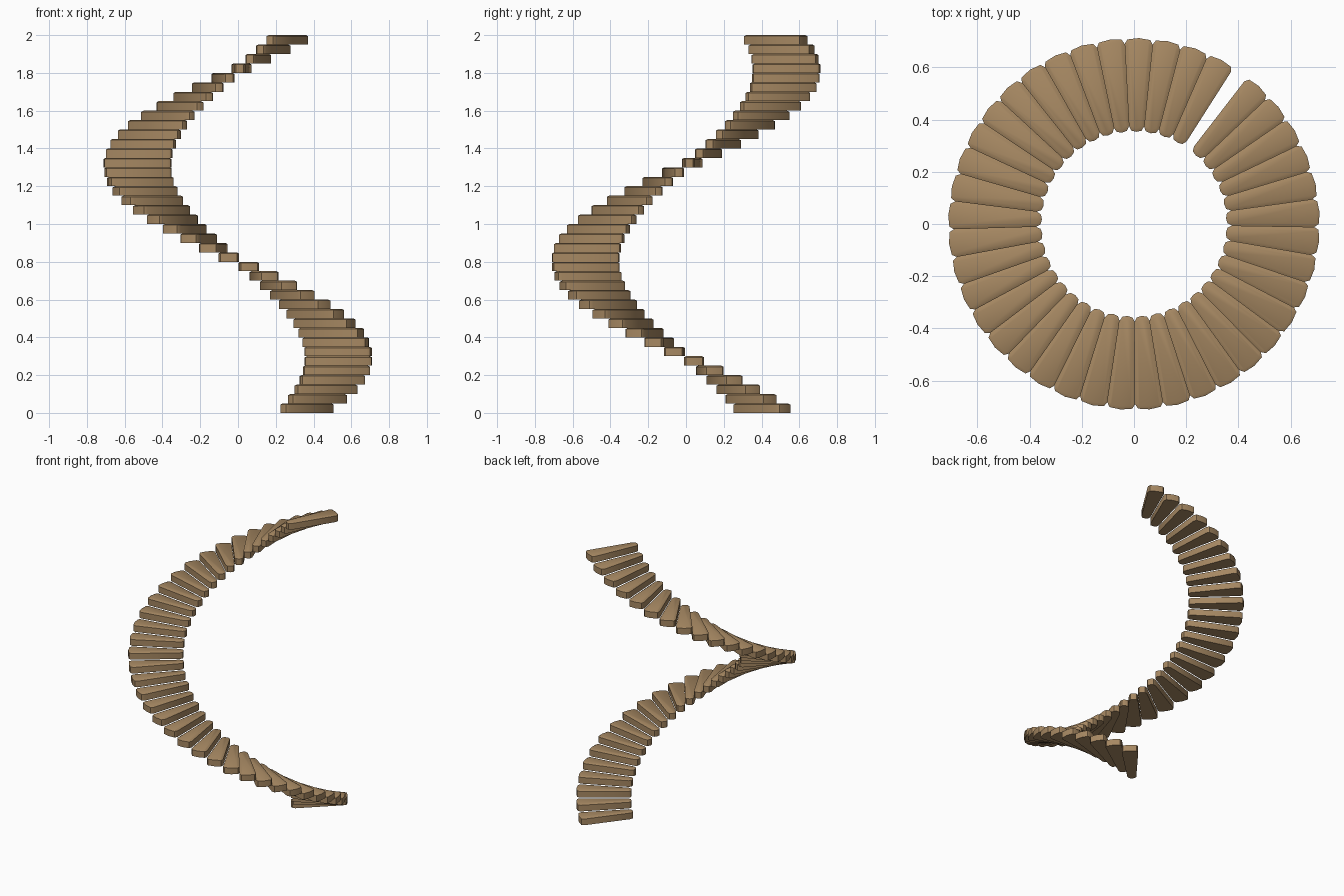
import bpy, bmesh, math

default = bpy.data.objects.get("Cube")
if default:
    bpy.data.objects.remove(default, do_unlink=True)

STEPS = 40
RISE = 0.05
PITCH = math.radians(8.87)
FIRST_ANGLE = math.radians(47.85)
HALF = PITCH / 2
CROWN = 0.006      # slight rise of the worn tread above its rim

wood = bpy.data.materials.new("warm_wood")
wood.use_nodes = True
colour = (0.38, 0.245, 0.122, 1)
wood.diffuse_color = colour
bsdf = wood.node_tree.nodes["Principled BSDF"]
bsdf.inputs["Base Color"].default_value = colour
bsdf.inputs["Roughness"].default_value = 0.8


def wedge_outline():
    """Plan of one step, pointing along +x, with softened corners."""
    outer = [(-1, 0.69), (-0.8, 0.707), (0, 0.712), (0.8, 0.707), (1, 0.69)]
    inner = [(1, 0.375), (0.7, 0.358), (0, 0.353), (-0.7, 0.358), (-1, 0.375)]
    return [(r * math.cos(t * HALF), r * math.sin(t * HALF))
            for t, r in outer + inner]


def make_step_mesh():
    """Wedge block with a shallow crowned tread."""
    bm = bmesh.new()
    base = bm.faces.new([bm.verts.new((x, y, 0)) for x, y in wedge_outline()])
    top = bmesh.ops.extrude_face_region(bm, geom=[base], use_keep_orig=True)
    verts = [g for g in top["geom"] if isinstance(g, bmesh.types.BMVert)]
    bmesh.ops.translate(bm, verts=verts, vec=(0, 0, RISE - CROWN))
    tread = next(g for g in top["geom"] if isinstance(g, bmesh.types.BMFace))
    bmesh.ops.recalc_face_normals(bm, faces=bm.faces)
    bmesh.ops.inset_region(bm, faces=[tread], thickness=0.012, depth=0)
    bmesh.ops.translate(bm, verts=list(tread.verts), vec=(0, 0, CROWN))
    mesh = bpy.data.meshes.new("step")
    bm.to_mesh(mesh)
    bm.free()
    mesh.materials.append(wood)
    mesh.shade_smooth()
    mesh.set_sharp_from_angle(angle=math.radians(35))
    return mesh


# Spiral of identical steps climbing clockwise
step_mesh = make_step_mesh()
for i in range(STEPS):
    step = bpy.data.objects.new(f"step_{i + 1:02d}", step_mesh)
    step.location.z = i * RISE
    step.rotation_euler.z = FIRST_ANGLE - i * PITCH
    bpy.context.collection.objects.link(step)
